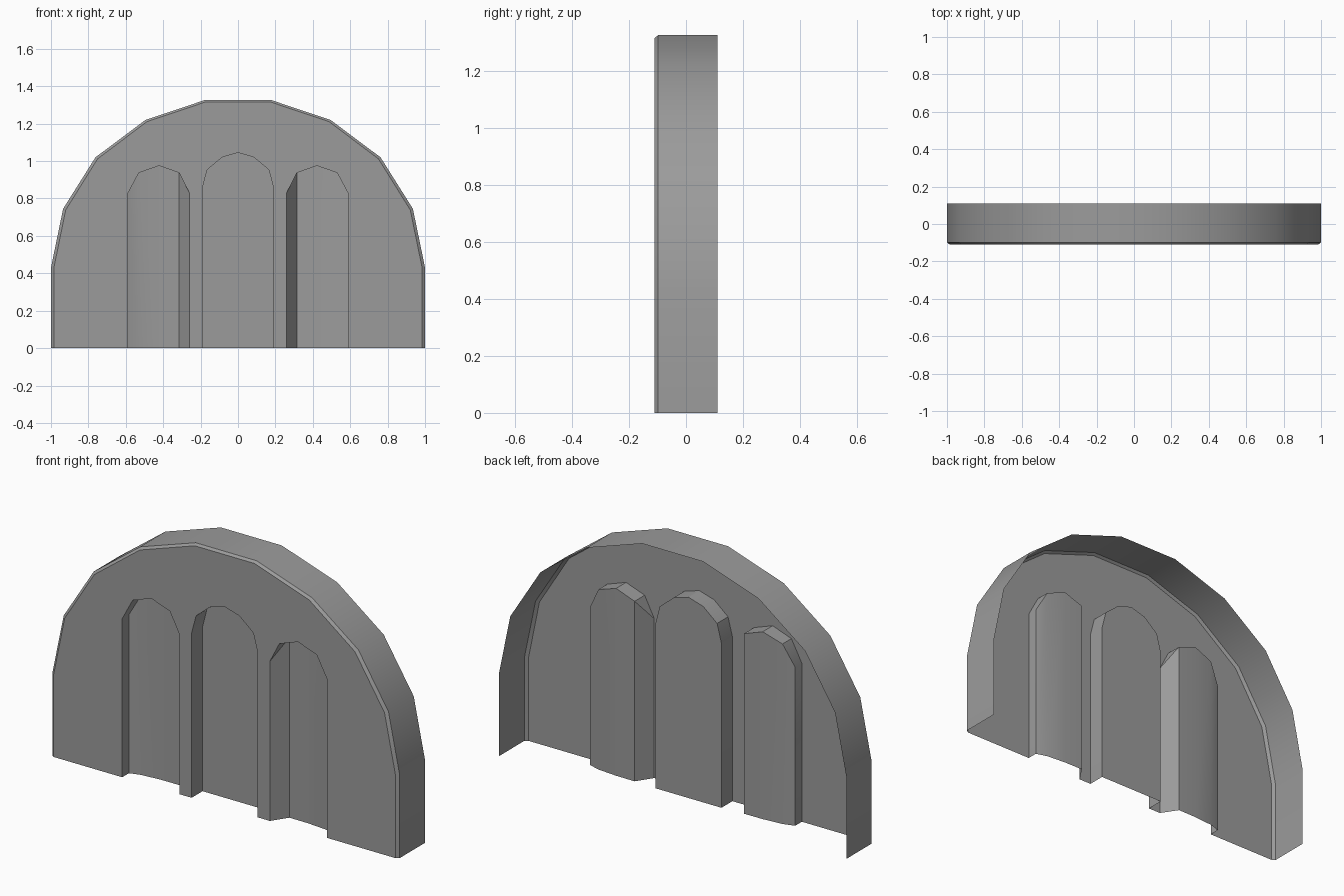
import bpy, bmesh

if "Cube" in bpy.data.objects:
    bpy.data.objects.remove(bpy.data.objects["Cube"])

FRONT, BEVEL, BACK = -0.11, -0.098, 0.11

dark_grey = bpy.data.materials.new("dark_grey")
dark_grey.diffuse_color = (0.33, 0.33, 0.33, 1)
dark_grey.use_nodes = True
dark_grey.node_tree.nodes["Principled BSDF"].inputs["Base Color"].default_value = dark_grey.diffuse_color


def make_object(name, faces, facing):
    """Mesh from corner lists; facing(centre) gives the direction faces should look."""
    bm = bmesh.new()
    for corners in faces:
        bm.faces.new([bm.verts.new(c) for c in corners])
    bmesh.ops.remove_doubles(bm, verts=bm.verts[:], dist=0.0005)
    bmesh.ops.dissolve_degenerate(bm, edges=bm.edges[:], dist=0.0005)
    bm.normal_update()
    for f in bm.faces:
        if f.normal.dot(facing(f.calc_center_median())) < 0:
            f.normal_flip()
    mesh = bpy.data.meshes.new(name)
    bm.to_mesh(mesh)
    bm.free()
    mesh.materials.append(dark_grey)
    obj = bpy.data.objects.new(name, mesh)
    bpy.context.collection.objects.link(obj)
    bpy.ops.object.select_all(action='DESELECT')
    obj.select_set(True)
    bpy.context.view_layer.objects.active = obj
    bpy.ops.object.shade_smooth_by_angle(angle=0.52)
    return obj


def strip(a, b):
    return [[a[i], a[i + 1], b[i + 1], b[i]] for i in range(len(a) - 1)]


def at(path, y):
    return [(x, y, z) for x, z in path]


def mirrored(half):
    return [(-x, *rest) for x, *rest in reversed(half)]


# Outer arch, left foot to right foot, and its slightly smaller front edge
right = [(0.175, 1.327), (0.495, 1.22), (0.762, 1.02), (0.935, 0.745), (1.0, 0.43), (1.0, 0.0)]
outer = mirrored(right) + right
inner = [(x * 0.985, z * 0.992) for x, z in outer]

# Niches: (x, arch height, depth) from left to right
centre_half = [(0.085, 1.02, 0.09), (0.165, 0.953, 0.09), (0.19, 0.857, 0.09)]
centre = mirrored(centre_half) + [(0, 1.045, 0.09)] + centre_half
side = [(0.26, 0.83, 0.0), (0.315, 0.937, 0.083), (0.422, 0.975, 0.082),
        (0.53, 0.937, 0.073), (0.59, 0.825, 0.055)]
niches = {"left_niche": mirrored(side), "centre_niche": centre, "right_niche": side}


def outward(c):
    d = c.copy()
    d.y = 0
    d.z = max(d.z - 0.4, 0)
    return d


def forward(c):
    d = c.copy()
    d.x, d.y, d.z = 0, -1, 0
    return d


# Rim: open-backed outer band with a narrow front chamfer
make_object("arched_rim",
            strip(at(outer, BACK), at(outer, BEVEL)) + strip(at(outer, BEVEL), at(inner, FRONT)),
            outward)

# Front panel: one flat face with the three niche openings cut up from the base
outline = list(inner)
for name in reversed(niches):
    n = niches[name]
    opening = [(n[0][0], 0)] + [(x, z) for x, z, d in n] + [(n[-1][0], 0)]
    outline += opening[::-1]
make_object("front_panel", [at(outline, FRONT)], forward)

# Niches: walls following the arch, then a floor of vertical strips
for name, n in niches.items():
    ends = [(n[0][0], 0, n[0][2])] + n + [(n[-1][0], 0, n[-1][2])]
    lip = [(x, FRONT, z) for x, z, d in ends]
    deep = [(x, FRONT + d, z) for x, z, d in ends]
    foot = [(x, y, 0) for x, y, z in deep[1:-1]]
    mid = (n[0][0] + n[-1][0]) / 2

    def into(c, mid=mid):
        d = c.copy()
        d.x, d.y, d.z = mid - c.x, -0.2, 0.4 - c.z
        return d

    make_object(name, strip(lip, deep) + strip(deep[1:-1], foot), into)
